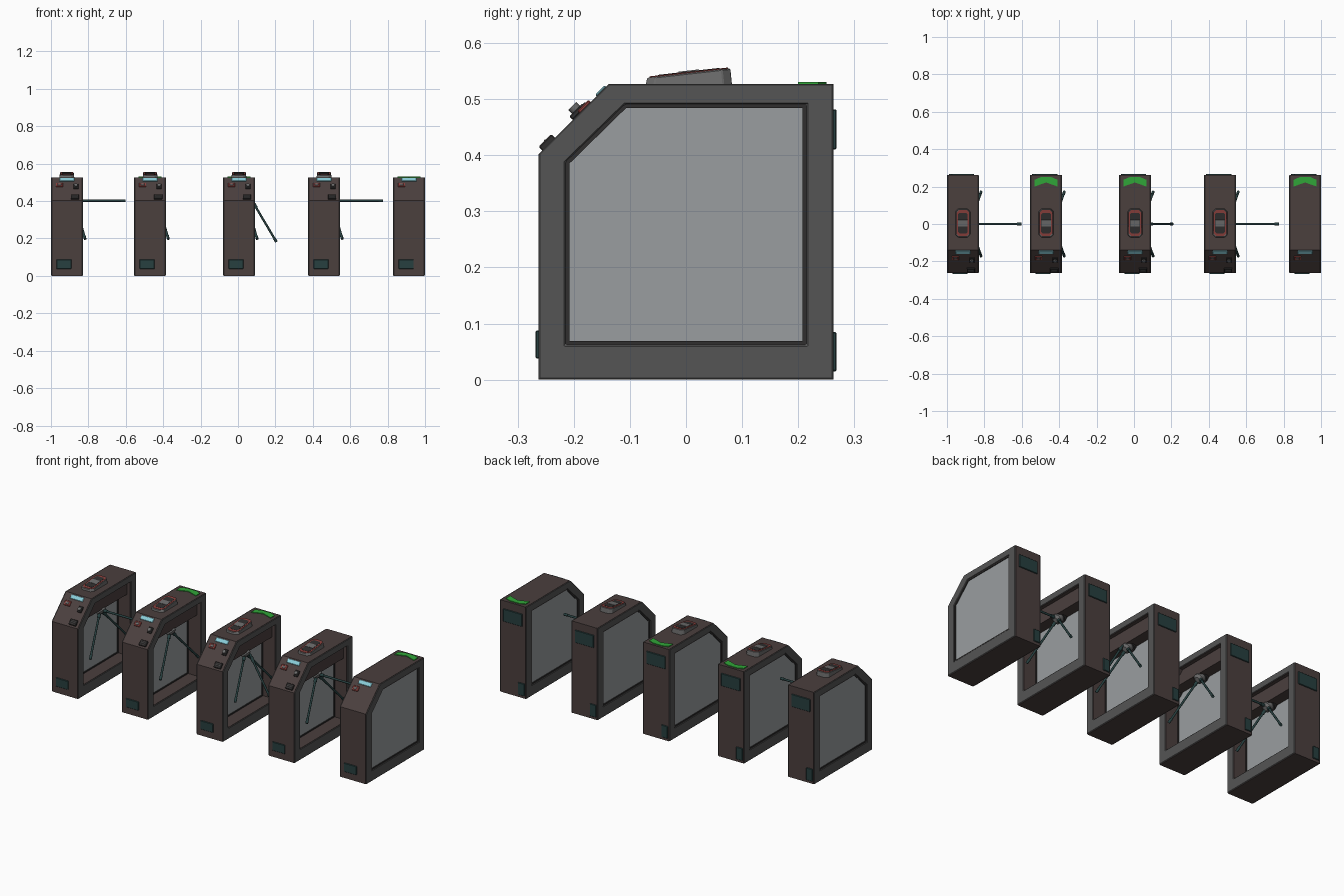
import bpy, bmesh, math
from mathutils import Vector, Matrix

if "Cube" in bpy.data.objects:
    bpy.data.objects.remove(bpy.data.objects["Cube"])

def material(name, rgb):
    m = bpy.data.materials.new(name)
    m.diffuse_color = (*rgb, 1)
    m.use_nodes = True
    m.node_tree.nodes["Principled BSDF"].inputs["Base Color"].default_value = m.diffuse_color
    return m

BROWN = material("brown_shell", (.07, .05, .048))
FRAME = material("frame_grey", (.09, .09, .09))
GLASS = material("glass_grey", (.32, .34, .35))
DARK = material("dark_trim", (.03, .028, .028))
TEAL = material("dark_teal", (.02, .05, .05))
CYAN = material("display_cyan", (.25, .6, .68))
GREEN = material("arrow_green", (.03, .38, .04))
RED = material("red", (.25, .05, .045))
GREY = material("mid_grey", (.15, .15, .15))

def finish(name, bm, mat, bevel=0, smooth=False):
    bmesh.ops.recalc_face_normals(bm, faces=bm.faces)
    me = bpy.data.meshes.new(name)
    bm.to_mesh(me)
    bm.free()
    me.materials.append(mat)
    ob = bpy.data.objects.new(name, me)
    bpy.context.collection.objects.link(ob)
    if smooth:
        for p in me.polygons:
            p.use_smooth = len(p.vertices) == 4
    if bevel:
        b = ob.modifiers.new("bevel", 'BEVEL')
        b.width, b.segments, b.limit_method = bevel, 1, 'ANGLE'
    return ob

def prism(name, bottom, top, mat, bevel=0):
    """Solid between two matching outlines."""
    bm = bmesh.new()
    a, b = [[bm.verts.new(p) for p in loop] for loop in (bottom, top)]
    n = len(a)
    bm.faces.new(a)
    bm.faces.new(b)
    for i in range(n):
        j = (i + 1) % n
        bm.faces.new((a[i], a[j], b[j], b[i]))
    return finish(name, bm, mat, bevel)

def side_panel(name, profile, x0, x1, mat):
    return prism(name, [(x0, y, z) for y, z in profile], [(x1, y, z) for y, z in profile], mat)

def ring(name, outer, inner, x0, x1, mat, bevel=0):
    """Hollow frame between two side-view outlines."""
    bm = bmesh.new()
    o0, o1, i0, i1 = [[bm.verts.new((x, y, z)) for y, z in p]
                      for p, x in ((outer, x0), (outer, x1), (inner, x0), (inner, x1))]
    n = len(outer)
    for k in range(n):
        j = (k + 1) % n
        for p, q in ((o0, o1), (o1, i1), (i1, i0), (i0, o0)):
            bm.faces.new((p[k], p[j], q[j], q[k]))
    return finish(name, bm, mat, bevel)

def box(name, c, size, mat, rx=0, bevel=0.002):
    bm = bmesh.new()
    m = Matrix.Translation(c) @ Matrix.Rotation(rx, 4, 'X') @ Matrix.Diagonal((*size, 1))
    bmesh.ops.create_cube(bm, size=1, matrix=m)
    return finish(name, bm, mat, bevel)

def rod(name, p, q, r, mat, r2=None, sides=12):
    p, q = Vector(p), Vector(q)
    d = q - p
    bm = bmesh.new()
    m = Matrix.Translation((p + q) / 2) @ d.to_track_quat('Z', 'Y').to_matrix().to_4x4()
    bmesh.ops.create_cone(bm, cap_ends=True, segments=sides, radius1=r,
                          radius2=r if r2 is None else r2, depth=d.length, matrix=m)
    return finish(name, bm, mat, smooth=True)

def octagon(cx, cy, hx, hy, c, zfun):
    pts = [(hx, hy - c), (hx - c, hy), (c - hx, hy), (-hx, hy - c),
           (-hx, c - hy), (c - hx, -hy), (hx - c, -hy), (hx, c - hy)]
    return [(cx + x, cy + y, zfun(cy + y)) for x, y in pts]

OUTER = [(-.263, 0), (.263, 0), (.263, .527), (-.138, .527), (-.263, .402)]
INNER = [(-.215, .062), (.215, .062), (.215, .491), (-.109, .491), (-.215, .388)]
TRIM = [(-.208, .069), (.208, .069), (.208, .484), (-.107, .484), (-.208, .385)]
W = .085
S45 = math.radians(45)

def on_slope(x, z, lift=0):
    """Point on the sloped front face, raised along its normal."""
    k = lift * math.sqrt(.5)
    return (x, -.263 + (z - .402) - k, z + k)

def cabinet(n, cx):
    # shell, side frames and glass
    ring(f"cabinet_shell_{n}", OUTER, INNER, cx - W + .005, cx + W - .005, BROWN)
    for side in (-1, 1):
        tag = f"{'left' if side < 0 else 'right'}_{n}"
        f = cx + side * W
        ring("side_frame_" + tag, OUTER, INNER, f - side * .005, f, FRAME, .0025)
        open_side = side > 0 and n < 5
        depth = .085 if open_side else .008
        side_panel("glass_" + tag, INNER, f - side * (depth + .008), f - side * depth, GLASS)
        ring("glass_trim_" + tag, INNER, TRIM, f - side * depth, f - side * (depth - .004), DARK)
    # display and reader
    box(f"display_{n}", on_slope(cx, .514, .001), (.08, .024, .005), CYAN, S45)
    box(f"reader_{n}", on_slope(cx - .04, .485, .002), (.038, .028, .007), RED, S45)
    box(f"reader_window_{n}", on_slope(cx - .04, .485, .006), (.02, .014, .003), GREY, S45)
    # service plates
    box(f"front_plate_{n}", (cx - .016, -.263, .063), (.08, .01, .05), TEAL)
    box(f"back_plate_{n}", (cx, .263, .446), (.12, .01, .072), TEAL)
    box(f"back_lock_plate_{n}", (cx - .055, .263, .05), (.04, .01, .07), TEAL)

def gate_parts(n, cx, drop):
    # sensor knob and ticket slot on the slope
    box(f"sensor_base_{n}", on_slope(cx + .048, .475, .004), (.026, .034, .009), DARK, S45)
    rod(f"sensor_knob_{n}", on_slope(cx + .048, .475, .006), on_slope(cx + .048, .475, .018), .01, GREY)
    box(f"ticket_slot_{n}", on_slope(cx + .043, .42, .003), (.044, .032, .012), DARK, S45)
    box(f"ticket_mouth_{n}", on_slope(cx + .043, .42, .009), (.03, .006, .003), GREY, S45)
    # wedge-shaped top scanner
    top = lambda y: .5465 + (y - .005) * .113
    prism(f"scanner_body_{n}", octagon(cx, .005, .04, .077, .015, lambda y: .525),
          octagon(cx, .005, .037, .074, .015, top), GREY, .002)
    prism(f"scanner_rim_{n}", octagon(cx, .005, .034, .07, .014, top),
          octagon(cx, .005, .034, .07, .014, lambda y: top(y) + .002), RED)
    prism(f"scanner_face_{n}", octagon(cx, .005, .026, .055, .008, top),
          octagon(cx, .005, .026, .055, .008, lambda y: top(y) + .003), DARK)
    box(f"scanner_window_{n}", (cx, .005, top(.005) + .003), (.05, .036, .003), GREY, math.atan(.113), 0)
    # mechanism housing inside the recess
    prof = [(-.19, .413), (.215, .413), (.215, .491), (-.109, .491)]
    side_panel(f"mechanism_housing_{n}", prof, cx - .005, cx + W - .025, BROWN)
    # hub, tilted 45 degrees
    hub = Vector((cx + W - .045, 0, .402))
    axis = Vector((.69, 0, -.724))
    rod(f"hub_base_{n}", hub - axis * .045, hub - axis * .012, .034, DARK, sides=16)
    rod(f"hub_{n}", hub - axis * .012, hub + axis * .012, .027, GREY, sides=16)
    rod(f"hub_cap_{n}", hub + axis * .012, hub + axis * .022, .027, GREY, .014, 16)
    # barrier arms
    arms = [(hub, Vector((.21, s * .63, -.745)), .272) for s in (-1, 1)]
    if drop == "raised":
        arms.append((hub, Vector((1, 0, 0)), .272))
    elif drop == "dropped":
        arms.append((hub + Vector((.03, 0, 0)), Vector((.51, 0, -.86)), .255))
    for i, (p, d, length) in enumerate(arms):
        d = d.normalized()
        rod(f"arm_{n}_{i}", p, p + d * length, .006, TEAL)
        rod(f"arm_collar_{n}_{i}", p + d * .018, p + d * .045, .009, TEAL)
        rod(f"arm_tip_{n}_{i}", p + d * (length - .022), p + d * (length + .002), .0075, TEAL)

def direction_arrow(n, cx):
    pts = [(-.062, .2), (0, .222), (.062, .2), (.062, .236), (.03, .25), (-.03, .25), (-.062, .236)]
    prism(f"direction_arrow_{n}", [(cx + x, y, .526) for x, y in pts],
          [(cx + x, y, .531) for x, y in pts], GREEN)

# row of five cabinets, the last one without a barrier
CENTRES = (-.915, -.47, .005, .46, .915)
STATES = ("raised", "none", "dropped", "raised", None)
for n, (cx, state) in enumerate(zip(CENTRES, STATES), 1):
    cabinet(n, cx)
    if state:
        gate_parts(n, cx, state)
    if n in (2, 3, 5):
        direction_arrow(n, cx)
